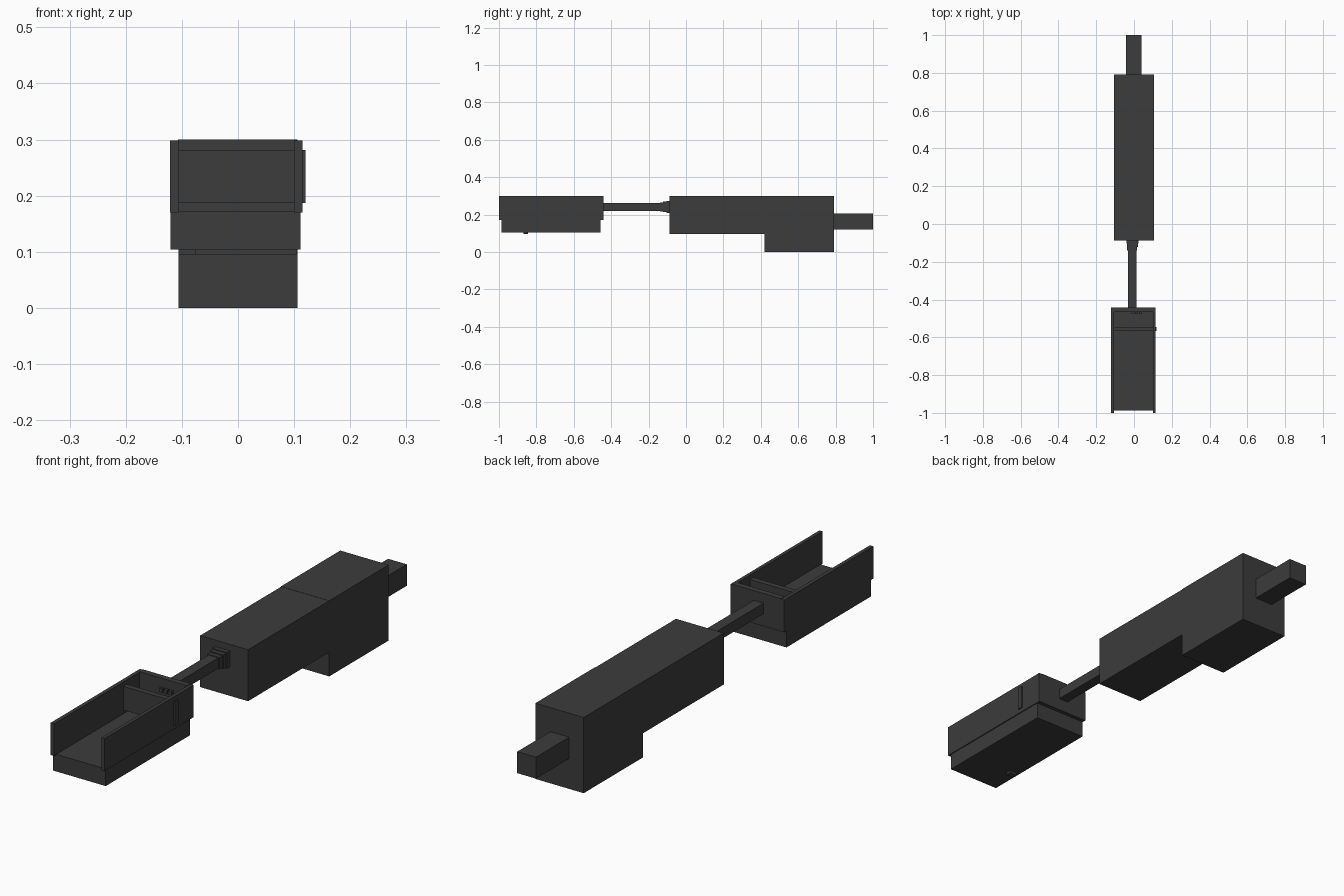
import bpy

if "Cube" in bpy.data.objects:
    bpy.data.objects.remove(bpy.data.objects["Cube"])

dark = bpy.data.materials.new("dark_grey")
dark.diffuse_color = (0.045, 0.045, 0.045, 1)
dark.use_nodes = True
dark.node_tree.nodes["Principled BSDF"].inputs["Base Color"].default_value = dark.diffuse_color


def box(name, x, y, z):
    """Axis-aligned box from (min, max) ranges."""
    c = [(a + b) / 2 for a, b in (x, y, z)]
    bpy.ops.mesh.primitive_cube_add(size=1, location=c)
    ob = bpy.context.object
    ob.name = name
    ob.scale = [b - a for a, b in (x, y, z)]
    bpy.ops.object.transform_apply(location=False, rotation=False, scale=True)
    ob.data.materials.append(dark)
    return ob


# Main body: long front housing and deeper rear housing
box("front_housing", (-0.105, 0.105), (-0.087, 0.42), (0.095, 0.299))
box("rear_housing", (-0.106, 0.106), (0.42, 0.792), (0.0, 0.3))
box("rear_plug", (-0.042, 0.04), (0.792, 1.0), (0.12, 0.205))

# Stepped collar and connecting rod
for i in range(3):
    g = 0.004 * i
    y0 = -0.14 + 0.018 * i
    box(f"collar_step_{i + 1}", (-0.036 - g / 2, 0.017 + g),
        (y0, y0 + 0.018), (0.217 - g, 0.265 + g))
box("rod", (-0.031, 0.012), (-0.445, -0.14), (0.22, 0.262))

# Open tray: base, two side walls, back wall
box("tray_base", (-0.12, 0.111), (-0.987, -0.458), (0.104, 0.172))
for name, x in (("left_wall", (-0.121, -0.106)), ("right_wall", (0.101, 0.115))):
    box("tray_" + name, x, (-1.0, -0.442), (0.17, 0.298))
box("tray_back_wall", (-0.107, 0.102), (-0.465, -0.442), (0.17, 0.3))

# Cross plate poking through the right wall, pins and underside foot
box("cross_plate", (-0.107, 0.12), (-0.567, -0.545), (0.187, 0.281))
for i in range(3):
    x0 = -0.012 + 0.02 * i
    box(f"pin_{i + 1}", (x0, x0 + 0.014), (-0.477, -0.463), (0.25, 0.265))
box("underside_foot", (-0.106, -0.075), (-0.87, -0.845), (0.095, 0.106))
